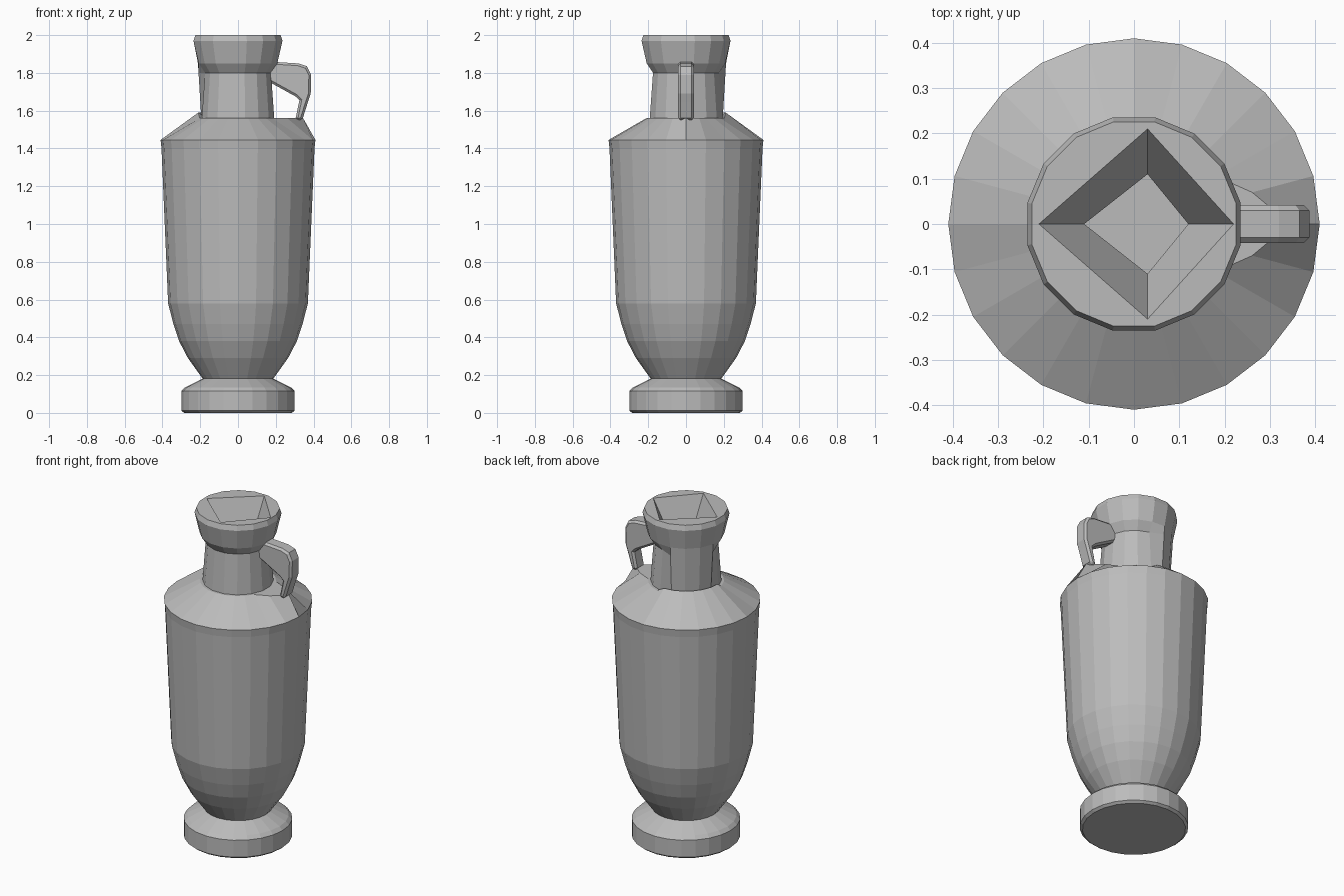
import bpy, bmesh
from math import cos, sin, radians

old = bpy.data.objects.get("Cube")
if old:
    bpy.data.objects.remove(old)

GREY = (0.5, 0.5, 0.5, 1)
clay = bpy.data.materials.new("grey clay")
clay.use_nodes = True
clay.diffuse_color = GREY
clay.node_tree.nodes["Principled BSDF"].inputs["Base Color"].default_value = GREY


def finish(bm, name):
    bmesh.ops.remove_doubles(bm, verts=bm.verts, dist=0.0001)
    bmesh.ops.recalc_face_normals(bm, faces=bm.faces)
    mesh = bpy.data.meshes.new(name)
    bm.to_mesh(mesh)
    bm.free()
    mesh.materials.append(clay)
    ob = bpy.data.objects.new(name, mesh)
    bpy.context.collection.objects.link(ob)
    return ob


def skin(name, rings, cap_start=False, cap_end=False):
    """Join a list of equal-length point rings into a surface."""
    bm = bmesh.new()
    loops = [[bm.verts.new(p) for p in ring] for ring in rings]
    n = len(loops[0])
    for a, b in zip(loops, loops[1:]):
        for i in range(n):
            j = (i + 1) % n
            bm.faces.new((a[i], a[j], b[j], b[i]))
    if cap_start:
        bm.faces.new(loops[0])
    if cap_end:
        bm.faces.new(loops[-1])
    return finish(bm, name)


def circle(r, z, n, start=0.0):
    angles = [radians(start + 360 * i / n) for i in range(n)]
    return [(r * cos(a), r * sin(a), z) for a in angles]


# Foot disc
foot = [(0.285, 0), (0.3, 0.012), (0.3, 0.115), (0.28, 0.135), (0.18, 0.185)]
skin("foot", [circle(r, z, 24) for r, z in foot], True, True)

# Body
SIDES = 24
body = [(0.17, 0.165), (0.19, 0.185), (0.265, 0.29), (0.312, 0.38), (0.342, 0.47),
        (0.37, 0.58), (0.405, 1.4), (0.41, 1.445)]
rings = [circle(r, z, SIDES) for r, z in body]
# Shoulder edge: stretched under the handle, lifted at the back right
shoulder = []
for i in range(SIDES):
    a = radians(360 * i / SIDES)
    r, z = 0.21, 1.56
    if i == 0:
        r = 0.345
    elif i in (1, SIDES - 1):
        r = 0.27
    elif SIDES // 4 <= i <= SIDES // 2:
        z = 1.59
    shoulder.append((r * cos(a), r * sin(a), z))
rings += [shoulder, circle(0.17, 1.56, SIDES)]
skin("body", rings, True)

# Neck, flared lip and diamond-shaped mouth
N, TURN = 16, 11.25


def neck_ring(r, z, back_r):
    ring = []
    for i, p in enumerate(circle(r, z, N, TURN)):
        k = back_r / r if N // 4 <= i < N // 2 else 1
        ring.append((p[0] * k, p[1] * k, z))
    return ring


def diamond(size, z):
    corners = [(size + 0.01, 0), (0.03, size), (-size, 0), (0.03, -size)]
    return [(*corners[round((TURN + 360 * i / N) / 90) % 4], z) for i in range(N)]


outer = [(0.197, 1.54, 0.197), (0.178, 1.8, 0.213), (0.212, 1.85, 0.216),
         (0.24, 1.97, 0.24), (0.23, 2.0, 0.23)]
neck = [neck_ring(*p) for p in outer]
neck += [diamond(0.21, 2.0), diamond(0.11, 1.82), diamond(0.11, 1.2)]
skin("neck_and_lip", neck, cap_end=True)

# Handle: side outline given thickness, with softened edges
outline = [(0.16, 1.86), (0.32, 1.85), (0.365, 1.835), (0.387, 1.79), (0.385, 1.69),
           (0.37, 1.645), (0.34, 1.55), (0.303, 1.55), (0.325, 1.655),
           (0.305, 1.675), (0.16, 1.755)]
handle = skin("handle", [[(x, y, z) for x, z in outline] for y in (-0.042, 0.042)], True, True)
bevel = handle.modifiers.new("soft edges", 'BEVEL')
bevel.width = 0.012
bevel.segments = 1
bevel.limit_method = 'ANGLE'
bevel.angle_limit = radians(60)
